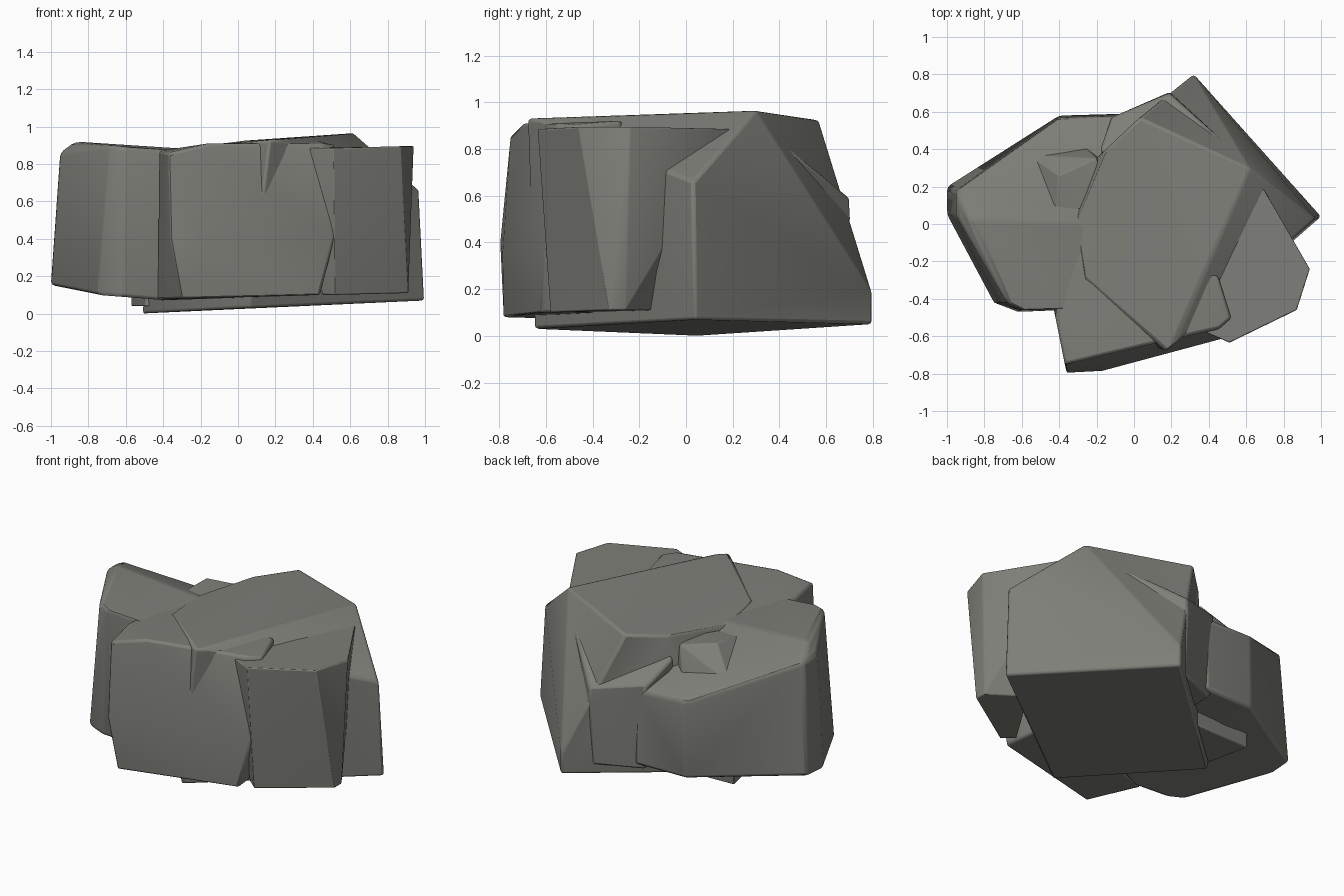
import bpy, bmesh, math

cube = bpy.data.objects.get("Cube")
if cube:
    bpy.data.objects.remove(cube, do_unlink=True)

stone = bpy.data.materials.new("grey_stone")
stone.use_nodes = True
color = (0.21, 0.212, 0.19, 1)
stone.diffuse_color = color
stone.node_tree.nodes["Principled BSDF"].inputs["Base Color"].default_value = color
stone.node_tree.nodes["Principled BSDF"].inputs["Roughness"].default_value = 0.9


def rock(name, points, bevel=0.014):
    """A chiselled boulder: the hull of a few corners, with softened edges."""
    bm = bmesh.new()
    for p in points:
        bm.verts.new(p)
    hull = bmesh.ops.convex_hull(bm, input=bm.verts[:])
    loose = [v for v in bm.verts if not v.link_faces]
    bmesh.ops.delete(bm, geom=loose, context='VERTS')
    bmesh.ops.dissolve_limit(bm, angle_limit=math.radians(4),
                             verts=bm.verts[:], edges=bm.edges[:])
    bmesh.ops.recalc_face_normals(bm, faces=bm.faces[:])
    mesh = bpy.data.meshes.new(name)
    bm.to_mesh(mesh)
    bm.free()
    mesh.materials.append(stone)
    obj = bpy.data.objects.new(name, mesh)
    bpy.context.collection.objects.link(obj)
    mod = obj.modifiers.new("soft_edges", 'BEVEL')
    mod.width = bevel
    mod.segments = 2
    mod.limit_method = 'ANGLE'
    mod.angle_limit = math.radians(20)
    bpy.ops.object.select_all(action='DESELECT')
    obj.select_set(True)
    bpy.context.view_layer.objects.active = obj
    bpy.ops.object.shade_smooth_by_angle(angle=math.radians(35))
    return obj


# Tall middle boulder
rock("main_boulder", [
    (-.52, .05, .0), (.06, -.65, .03), (1, .04, .07), (.32, .8, .05),
    (.97, .03, .66), (.32, .8, .18),
    (-.31, .02, .87), (-.26, -.3, .89), (.17, -.68, .93), (.22, -.64, .93),
    (.62, .3, .965), (.03, .57, .925), (-.15, .4, .9)])

# Boulder on the model's right, its top falling away to the back
rock("side_boulder", [
    (-1, .2, .16), (-1, .05, .15), (-.75, -.42, .1), (-.62, -.47, .09),
    (-.38, -.46, .07), (-.4, .58, .13), (-.05, .59, .13), (0, -.3, .1),
    (-.95, .18, .86), (-.95, .04, .86), (-.87, .02, .92), (-.68, -.42, .9),
    (-.6, -.46, .89), (-.3, -.45, .87), (-.1, 0, .87),
    (-.4, .57, .61), (-.05, .58, .6)], 0.02)

# Broad boulder across the front
rock("front_boulder", [
    (-.43, -.45, .07), (-.3, -.78, .08), (.44, -.62, .1), (.4, -.2, .1),
    (-.36, -.795, .4), (-.17, -.785, .35), (.52, -.6, .42),
    (-.42, -.5, .87), (-.37, -.75, .86), (-.16, -.7, .91), (.45, -.56, .91),
    (.52, -.5, .9), (.45, -.28, .92), (-.4, -.25, .87), (-.25, -.1, .88)])

# Upright slab at the front corner
rock("corner_slab", [
    (.45, -.52, .1), (.52, -.58, .1), (.91, -.33, .11), (.91, -.26, .11),
    (.7, -.12, .11),
    (.34, -.56, .885), (.51, -.635, .885), (.87, -.46, .895),
    (.94, -.24, .895), (.68, .21, .885)], 0.006)

# Low boulder filling the back
rock("back_boulder", [
    (-.1, .56, .1), (.19, .68, .1), (.4, .4, .1), (-.1, .1, .1),
    (-.12, .57, .64), (.19, .705, .5), (.19, .7, .59),
    (.57, .36, .87), (-.1, .3, .84), (-.18, .4, .76)])

# Pointed shard that pokes through the side boulder
rock("shard", [
    (-.57, .33, .04), (-.5, 0, .04), (-.1, -.1, .04), (-.1, .35, .04),
    (-.57, .37, .7), (-.43, .06, .85), (-.4, .26, .87), (-.27, .42, .65),
    (-.2, .35, .84), (-.15, .1, .85)], 0.006)
